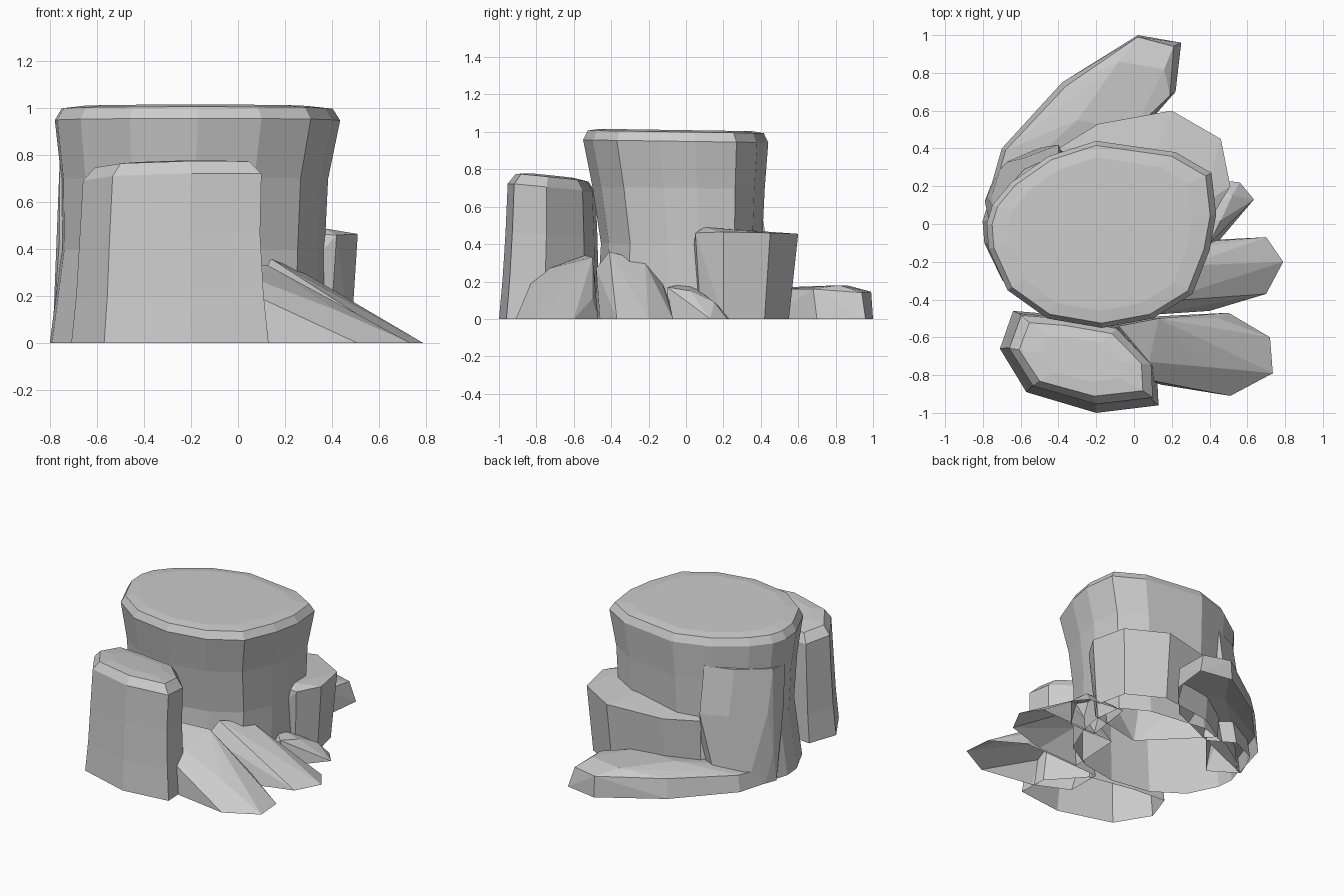
import bpy, bmesh, math

if "Cube" in bpy.data.objects:
    bpy.data.objects.remove(bpy.data.objects["Cube"])


def finish(name, bm):
    bmesh.ops.recalc_face_normals(bm, faces=bm.faces)
    # the rocks are open underneath
    under = [f for f in bm.faces if all(abs(v.co.z) < 1e-4 for v in f.verts)]
    bmesh.ops.delete(bm, geom=under, context='FACES')
    mesh = bpy.data.meshes.new(name)
    bm.to_mesh(mesh)
    bm.free()
    ob = bpy.data.objects.new(name, mesh)
    bpy.context.collection.objects.link(ob)
    return ob


def loft(name, outline, levels, tilt=(0, 0)):
    """Stack scaled copies of an outline. Level: z, scale x, scale y, shift x, shift y."""
    n = len(outline)
    cx = sum(p[0] for p in outline) / n
    cy = sum(p[1] for p in outline) / n
    bm = bmesh.new()
    rings = []
    for z, sx, sy, dx, dy in levels:
        ring = []
        for x, y in outline:
            px, py = (x - cx) * sx, (y - cy) * sy
            ring.append(bm.verts.new((cx + px + dx, cy + py + dy,
                                      z * (1 + tilt[0] * px + tilt[1] * py))))
        rings.append(ring)
    for a, b in zip(rings, rings[1:]):
        for i in range(n):
            j = (i + 1) % n
            bm.faces.new((a[i], a[j], b[j], b[i]))
    bm.faces.new(rings[-1])
    bm.faces.new(rings[0][::-1])
    return finish(name, bm)


def chunk(name, base, upper):
    """Faceted stone: convex hull of a ground outline and some upper points."""
    bm = bmesh.new()
    for p in [(x, y, 0) for x, y in base] + upper:
        bm.verts.new(p)
    bmesh.ops.convex_hull(bm, input=bm.verts)
    loose = [v for v in bm.verts if not v.link_faces]
    bmesh.ops.delete(bm, geom=loose, context='VERTS')
    bmesh.ops.dissolve_limit(bm, angle_limit=math.radians(4),
                             verts=bm.verts, edges=bm.edges)
    return finish(name, bm)


# main flat-topped rock
loft("main_rock",
     [(-.78, 0), (-.77, -.13), (-.67, -.35), (-.46, -.5), (-.17, -.55), (.1, -.5),
      (.31, -.37), (.4, -.14), (.435, .05), (.41, .27), (.22, .38), (-.2, .44),
      (-.45, .36), (-.65, .22), (-.75, .1)],
     [(0, .96, .9, -.045, .02), (.4, .92, .87, -.015, .03), (.7, .935, .93, -.01, .015),
      (.95, 1, 1, 0, 0), (1, .95, .95, 0, 0), (1.01, .8, .82, 0, 0)],
     tilt=(0, -.015))

# front column
loft("front_rock",
     [(-.71, -.66), (-.57, -.89), (-.2, -1), (.13, -.96), (.12, -.76),
      (-.08, -.54), (-.4, -.48), (-.64, -.46)],
     [(0, 1, 1, 0, 0), (.2, .95, .95, 0, .005), (.45, .915, .91, 0, .01),
      (.7, .905, .87, .01, .01), (.755, .78, .72, .01, .01), (.765, .5, .45, .01, .01)],
     tilt=(.01, -.13))

# stone leaning on the back left of the main rock
chunk("back_left_stone",
      [(-.79, .12), (-.76, .2), (-.7, .32), (-.52, .4), (-.35, .3), (-.6, 0)],
      [(-.4, .37, .8), (-.75, .1, .77), (-.76, -.02, .76), (-.58, .29, .79),
       (-.4, .42, .48), (-.58, .35, .48), (-.75, .16, .48), (-.76, 0, .45),
       (-.78, .14, .2)])

# upright block behind
chunk("back_block",
      [(-.38, .38), (-.18, .5), (.19, .55), (.43, .42), (.48, .2), (.39, .08), (0, 0)],
      [(-.4, .4, .42), (-.19, .53, .43), (.2, .6, .455), (.46, .45, .46),
       (.51, .2, .465), (.42, .05, .46), (.36, .1, .49), (0, .1, .49)])

# low slab at the back
chunk("back_slab",
      [(-.78, .12), (-.7, .4), (-.38, .75), (.02, 1), (.25, .96), (.22, .7), (0, .45)],
      [(-.75, .14, .09), (-.68, .39, .11), (-.36, .73, .13), (.02, .99, .145),
       (.21, .94, .14), (.19, .68, .16), (.16, .82, .18), (-.08, .86, .18),
       (-.3, .55, .17), (0, .5, .16)])

# sloping stones on the right, front to back
chunk("front_ramp_stone",
      [(-.1, -.74), (.14, -.85), (.51, -.91), (.735, -.79), (.72, -.6), (.5, -.47),
       (-.1, -.5)],
      [(.13, -.5, .33), (-.08, -.54, .34), (.08, -.73, .27), (.1, -.83, .19),
       (.42, -.76, .14), (.45, -.5, .11)])
chunk("middle_ramp_stone",
      [(.08, -.48), (.4, -.46), (.7, -.37), (.79, -.2), (.7, -.07), (.45, -.08), (.1, -.1)],
      [(.14, -.41, .36), (.1, -.48, .27), (.2, -.3, .33), (.28, -.22, .3),
       (.3, -.13, .2), (.42, -.09, .1), (.42, -.42, .13)])
chunk("rear_ramp_stone",
      [(.44, -.1), (.635, .13), (.56, .22), (.3, .25), (.25, -.1)],
      [(.4, -.1, .17), (.46, .02, .15), (.52, .15, .09), (.28, .02, .19)])
